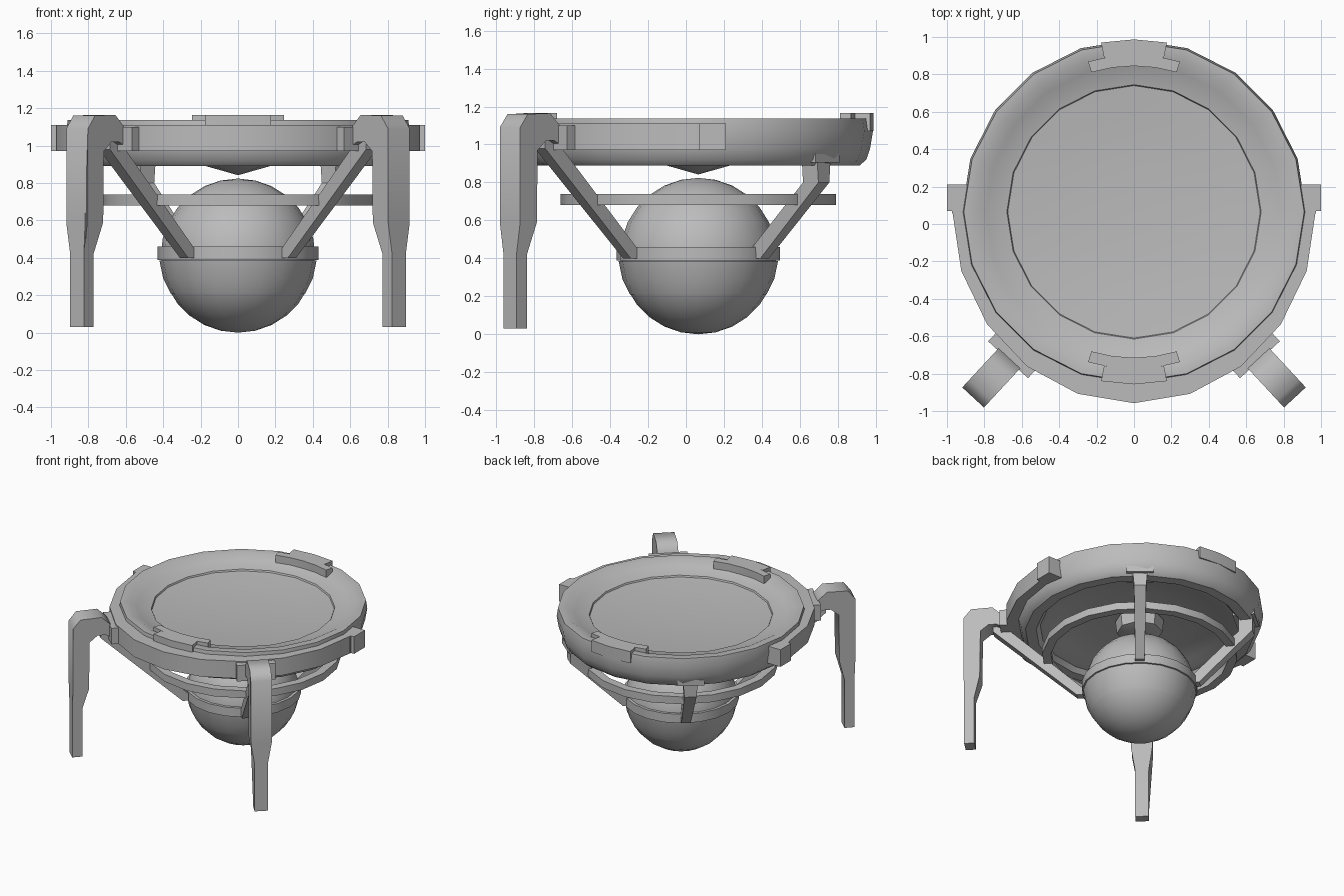
import bpy, bmesh, math
from mathutils import Vector

if "Cube" in bpy.data.objects:
    bpy.data.objects.remove(bpy.data.objects["Cube"])

CY = 0.065  # depth of the round parts' shared axis

grey = bpy.data.materials.new("grey metal")
grey.diffuse_color = (0.5, 0.5, 0.5, 1)
grey.use_nodes = True
grey.node_tree.nodes["Principled BSDF"].inputs["Base Color"].default_value = grey.diffuse_color


def finish(name, bm, angle=35):
    bmesh.ops.remove_doubles(bm, verts=bm.verts, dist=0.0005)
    bmesh.ops.recalc_face_normals(bm, faces=bm.faces)
    me = bpy.data.meshes.new(name)
    bm.to_mesh(me)
    bm.free()
    me.materials.append(grey)
    ob = bpy.data.objects.new(name, me)
    bpy.context.collection.objects.link(ob)
    bpy.ops.object.select_all(action='DESELECT')
    ob.select_set(True)
    bpy.context.view_layer.objects.active = ob
    bpy.ops.object.shade_smooth_by_angle(angle=math.radians(angle))
    return ob


def lathe(name, prof, start=0, sweep=360, steps=20, closed=False, sx=1, angle=35):
    """Turn a (radius, z) profile about the main axis; partial sweeps are capped."""
    bm = bmesh.new()
    rows = []
    for i in range(steps + 1):
        a = math.radians(start + sweep * i / steps)
        rows.append([bm.verts.new((sx * r * math.cos(a), CY + r * math.sin(a), z))
                     for r, z in prof])
    n = len(prof)
    for p, q in zip(rows, rows[1:]):
        for j in range(n if closed else n - 1):
            k = (j + 1) % n
            bm.faces.new((p[j], q[j], q[k], p[k]))
    if sweep < 360:
        bm.faces.new(rows[0])
        bm.faces.new(rows[-1])
    bmesh.ops.dissolve_degenerate(bm, dist=0.0005, edges=bm.edges)
    return finish(name, bm, angle)


def section(r0, r1, z0, z1):
    return [(r0, z0), (r1, z0), (r1, z1), (r0, z1)]


def slab(name, prof, origin, direction, angle=25):
    """Extrude (u, z, width) points sideways; u runs outward along direction."""
    d = Vector((*direction, 0)).normalized()
    s = Vector((-d.y, d.x, 0))
    o = Vector((*origin, 0))
    bm = bmesh.new()
    sides = [[bm.verts.new(o + d * u + s * (k * w / 2) + Vector((0, 0, z)))
              for u, z, w in prof] for k in (-1, 1)]
    bm.faces.new(sides[0])
    bm.faces.new(sides[1])
    n = len(prof)
    for j in range(n):
        k = (j + 1) % n
        bm.faces.new((sides[0][j], sides[0][k], sides[1][k], sides[1][j]))
    return finish(name, bm, angle)


def block(name, u0, u1, z0, z1, w, origin, direction):
    return slab(name, [(u, z, w) for u, z in section(u0, u1, z0, z1)], origin, direction)


# Shallow dish with a sloping rim, a sunken disc and a hollow underside
lathe("dish", [(0, 1.035), (0.25, 1.038), (0.48, 1.05), (0.675, 1.068), (0.68, 1.08),
               (0.79, 1.105), (0.85, 1.138),
               (0.91, 1.138), (0.92, 1.07), (0.905, 0.98), (0.885, 0.92), (0.85, 0.89),
               (0.77, 0.89), (0.74, 0.925), (0.70, 0.93), (0.62, 0.96), (0.40, 0.99),
               (0, 1.01)])
lathe("dish_emitter", [(0, 1.01), (0.18, 0.99), (0.17, 0.89), (0, 0.842)], steps=8)

# Raised clips on the front and back of the rim
for name, mid in (("front", 270), ("back", 90)):
    lathe(name + "_clip_inner", section(0.78, 0.84, 1.08, 1.165), mid - 17, 34, 4, True)
    lathe(name + "_clip_outer", section(0.84, 0.922, 1.07, 1.165), mid - 11, 22, 2, True)

# Outer band round the front half, with end blocks
lathe("front_band", section(0.90, 1.023, 0.97, 1.11), 180, 180, 10, True, sx=0.949)
for side in (-1, 1):
    block("band_end", 0.88, 1.0, 0.97, 1.11, 0.14, (0, 0.14), (side, 0))
    block("band_bridge", 0.86, 0.972, 0.97, 1.11, 0.02, (0, 0.065), (side, 0))

# Hanging ring and the ball with its belt
lathe("hanging_ring", section(0.66, 0.725, 0.68, 0.74), closed=True)
ball = [(0.413 * math.sin(math.pi * i / 14), 0.412 - 0.412 * math.cos(math.pi * i / 14))
        for i in range(15)]
lathe("ball", ball)
lathe("ball_lower_shell", [(0.36, 0.21), (0.40, 0.29), (0.42, 0.385), (0.39, 0.385)],
      closed=True)
lathe("ball_belt", section(0.39, 0.43, 0.388, 0.46), closed=True)

for side in (-1, 1):
    # Front legs: narrow foot, wider shin, arm bent over to the rim
    front = (side * 0.68, -0.733)
    W, F = 0.158, 0.10
    slab("front_leg", [(1.265, 0.03, F), (1.265, 0.42, F), (1.265, 0.59, W),
                       (1.265, 1.09, W), (1.21, 1.16, W), (1.05, 1.165, W),
                       (0.98, 1.10, W), (0.98, 1.00, W), (1.02, 1.02, W),
                       (1.08, 1.02, W), (1.14, 0.97, W), (1.145, 0.59, W),
                       (1.19, 0.42, F), (1.19, 0.03, F)], (0, 0), front, 55)
    block("leg_mount", 0.86, 0.99, 0.97, 1.10, 0.29, (0, 0), front)
    # Struts from the legs down to the ball
    slab("front_strut", [(0.98, 1.03, 0.08), (1.05, 1.03, 0.08), (1.05, 0.98, 0.08),
                         (0.425, 0.40, 0.06), (0.38, 0.40, 0.06),
                         (0.38, 0.455, 0.06)], (0, 0), front)
    # Back struts with their mounting plates under the rim
    back = (side * 0.64, 0.77)
    slab("back_strut", [(0.755, 0.95, 0.115), (0.86, 0.95, 0.115), (0.86, 0.80, 0.09),
                        (0.455, 0.40, 0.07), (0.39, 0.40, 0.07), (0.39, 0.45, 0.07),
                        (0.755, 0.80, 0.09)], (0, CY), back)
    block("back_strut_plate", 0.72, 0.885, 0.905, 0.95, 0.20, (0, CY), back)
